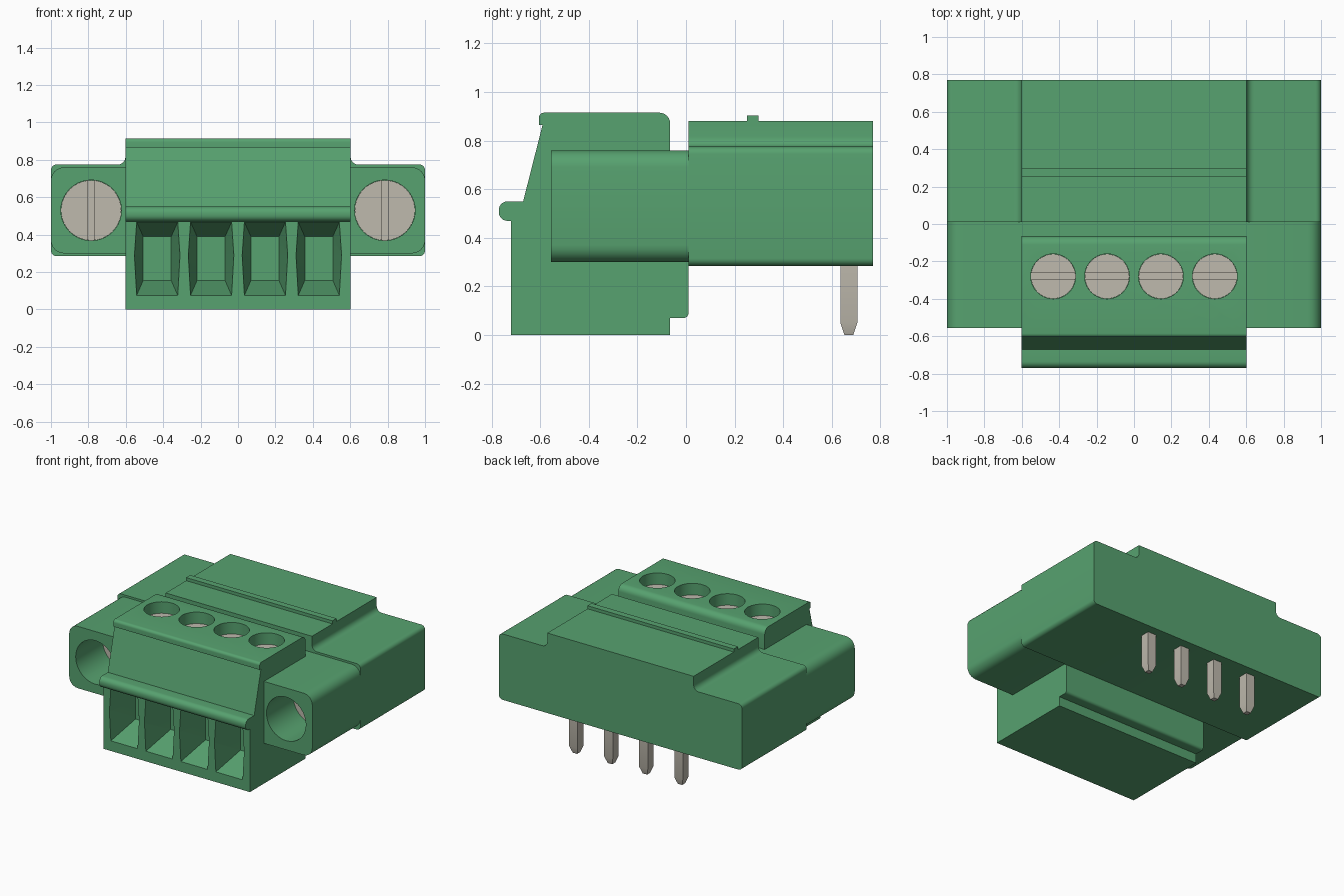
import bpy, bmesh, math
from mathutils import Vector

cube = bpy.data.objects.get("Cube")
if cube:
    bpy.data.objects.remove(cube, do_unlink=True)


def material(name, rgb):
    m = bpy.data.materials.new(name)
    m.use_nodes = True
    m.diffuse_color = (*rgb, 1)
    m.node_tree.nodes["Principled BSDF"].inputs["Base Color"].default_value = (*rgb, 1)
    return m


GREEN = material("green plastic", (0.095, 0.36, 0.16))
METAL = material("warm grey metal", (0.52, 0.49, 0.42))


def fillet(points, steps=6):
    """Turn (u, v, radius) corners into a rounded outline."""
    out = []
    for i, (u, v, r) in enumerate(points):
        p = Vector((u, v))
        if r == 0:
            out.append(p)
            continue
        d1 = (Vector(points[i - 1][:2]) - p).normalized()
        d2 = (Vector(points[(i + 1) % len(points)][:2]) - p).normalized()
        half = d1.angle(d2) / 2
        centre = p + (d1 + d2).normalized() * r / math.sin(half)
        a = p + d1 * r / math.tan(half) - centre
        b = p + d2 * r / math.tan(half) - centre
        w = a.angle(b)
        for k in range(steps + 1):
            t = k / steps
            out.append(centre + (a * math.sin((1 - t) * w) + b * math.sin(t * w)) / math.sin(w))
    return out


def rect(u0, u1, v0, v1):
    return [(u0, v0), (u1, v0), (u1, v1), (u0, v1)]


def circle(u, v, r, n=40):
    return [(u + r * math.cos(2 * math.pi * k / n), v + r * math.sin(2 * math.pi * k / n)) for k in range(n)]


def loft(name, sections, axis, mat):
    """Skin equal-length outlines placed at given positions along an axis."""
    place = {"x": lambda u, v, w: (w, u, v),
             "y": lambda u, v, w: (u, w, v),
             "z": lambda u, v, w: (u, v, w)}[axis]
    bm = bmesh.new()
    rings = [[bm.verts.new(place(p[0], p[1], w)) for p in pts] for pts, w in sections]
    n = len(rings[0])
    for a, b in zip(rings, rings[1:]):
        for i in range(n):
            j = (i + 1) % n
            bm.faces.new((a[i], a[j], b[j], b[i]))
    bm.faces.new(rings[0])
    bm.faces.new(rings[-1])
    bmesh.ops.recalc_face_normals(bm, faces=bm.faces)
    mesh = bpy.data.meshes.new(name)
    bm.to_mesh(mesh)
    bm.free()
    mesh.materials.append(mat)
    ob = bpy.data.objects.new(name, mesh)
    bpy.context.collection.objects.link(ob)
    return ob


def prism(name, pts, axis, start, end, mat=GREEN):
    return loft(name, [(pts, start), (pts, end)], axis, mat)


def activate(ob):
    bpy.ops.object.select_all(action="DESELECT")
    ob.select_set(True)
    bpy.context.view_layer.objects.active = ob


def cut(ob, cutter):
    mod = ob.modifiers.new("cut", "BOOLEAN")
    mod.operation = "DIFFERENCE"
    mod.solver = "EXACT"
    mod.object = cutter
    activate(ob)
    bpy.ops.object.modifier_apply(modifier=mod.name)
    bpy.data.objects.remove(cutter, do_unlink=True)


POLES = [(i - 1.5) * 0.288 for i in range(4)]
parts = []

# Plug body: side profile with overhanging top, sloped front and rounded lip
body = prism("plug_body", fillet([
    (-0.72, 0, 0), (-0.065, 0, 0), (-0.065, 0.07, 0), (0.01, 0.07, 0.02),
    (0.01, 0.76, 0), (-0.065, 0.76, 0), (-0.065, 0.915, 0.045), (-0.605, 0.915, 0.02),
    (-0.605, 0.865, 0), (-0.59, 0.865, 0), (-0.67, 0.55, 0), (-0.77, 0.55, 0.035),
    (-0.77, 0.47, 0.035), (-0.72, 0.47, 0)]), "x", -0.602, 0.602)
parts.append(body)


def funnel_outline(x, edge, middle, low, high):
    return [(x - edge, low), (x + edge, low), (x + middle, 0.29),
            (x + edge, high), (x - edge, high), (x - middle, 0.29)]


# Wire funnels, screw wells and clamp screws for each pole
for i, x in enumerate(POLES):
    cut(body, loft("funnel_cutter", [
        (funnel_outline(x, 0.11, 0.122, 0.075, 0.468), -0.721),
        (funnel_outline(x, 0.075, 0.075, 0.155, 0.39), -0.48)], "y", GREEN))
    cut(body, prism("well_cutter", circle(x, -0.28, 0.12), "z", 0.80, 1))
    screw = prism(f"clamp_screw_{i + 1}", circle(x, -0.28, 0.119), "z", 0.78, 0.83, METAL)
    cut(screw, prism("slot_cutter", rect(x - 0.2, x + 0.2, -0.297, -0.263), "z", 0.81, 0.9))
    parts.append(screw)

# Side flanges with deep fixing screws
for side, s in (("left", 1), ("right", -1)):
    outline = fillet([(s * 0.602, 0.3, 0), (s, 0.3, 0.07), (s, 0.76, 0.07), (s * 0.602, 0.76, 0)])
    flange = prism(f"{side}_flange", outline, "y", -0.555, 0.01)
    x = s * 0.785
    cut(flange, prism("hole_cutter", circle(x, 0.53, 0.162), "y", -0.7, -0.1))
    screw = prism(f"{side}_fixing_screw", circle(x, 0.53, 0.161), "y", -0.24, -0.09, METAL)
    cut(screw, prism("slot_cutter", rect(x - 0.018, x + 0.018, 0.3, 0.8), "y", -0.3, -0.2))
    parts += [flange, screw]

# Header: wide block with a raised centre and a key ridge
half = [(1, 0.285, 0.03), (1, 0.775, 0.03), (0.602, 0.775, 0.04), (0.602, 0.88, 0)]
header_outline = half + [(-x, z, r) for x, z, r in reversed(half)]
parts.append(prism("header_block", fillet(header_outline), "y", 0.01, 0.77))
parts.append(prism("header_ridge", rect(0.25, 0.298, 0.87, 0.903), "x", -0.602, 0.602))

# Square solder pins with tapered tips
for i, x in enumerate(POLES):
    def square(r):
        return rect(x - r, x + r, 0.67 - r, 0.67 + r)
    parts.append(loft(f"solder_pin_{i + 1}",
                      [(square(0.018), 0), (square(0.035), 0.05), (square(0.035), 0.3)], "z", METAL))

for ob in parts:
    activate(ob)
    bpy.ops.object.shade_smooth_by_angle(angle=math.radians(30))
